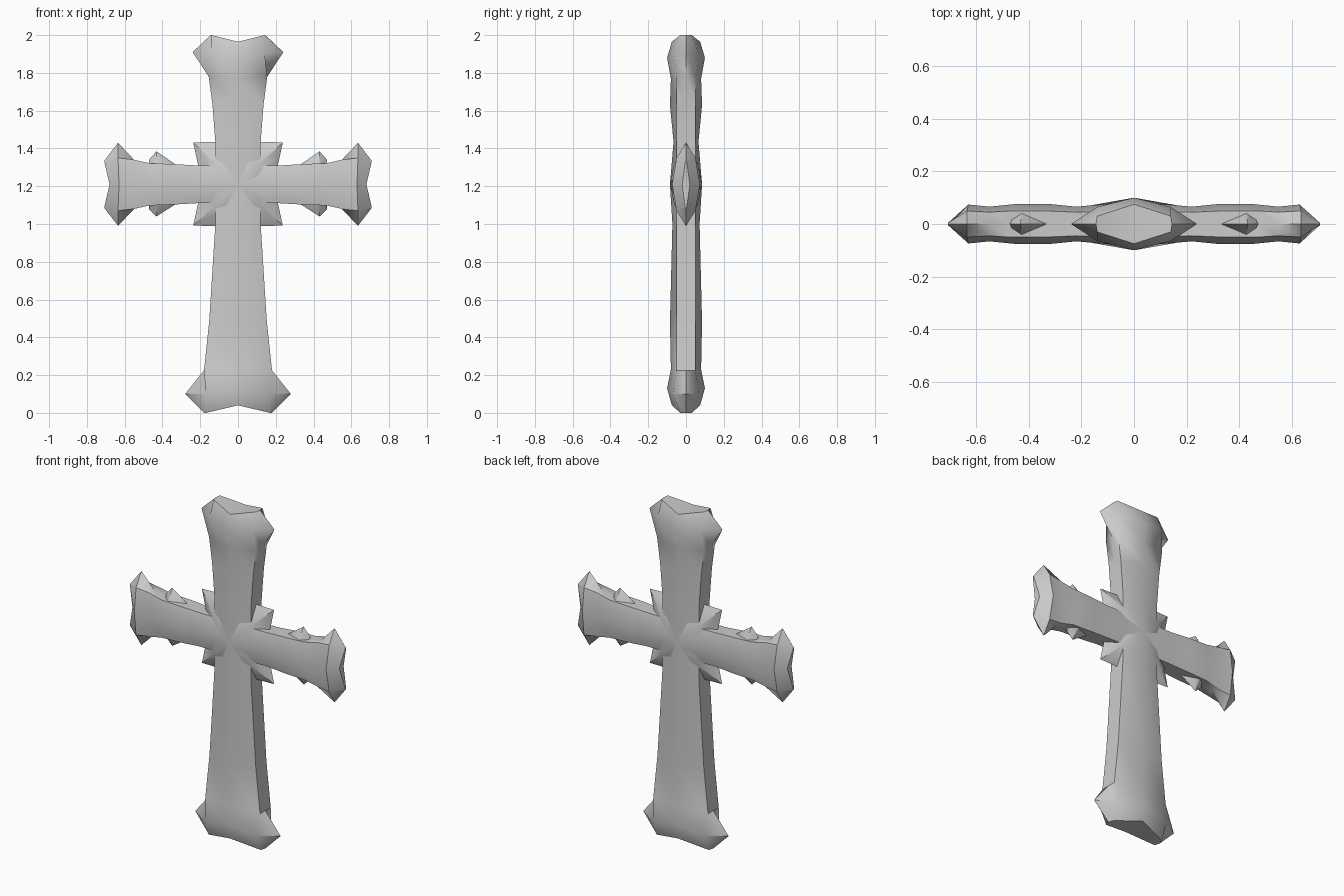
import bpy, bmesh, math

if "Cube" in bpy.data.objects:
    bpy.data.objects.remove(bpy.data.objects["Cube"])

ARM_Z = 1.21


def finish(name, bm):
    bmesh.ops.recalc_face_normals(bm, faces=bm.faces)
    me = bpy.data.meshes.new(name)
    bm.to_mesh(me)
    bm.free()
    ob = bpy.data.objects.new(name, me)
    bpy.context.collection.objects.link(ob)
    bpy.ops.object.select_all(action='DESELECT')
    ob.select_set(True)
    bpy.context.view_layer.objects.active = ob
    bpy.ops.object.shade_smooth_by_angle(angle=math.radians(42))
    return ob


# Bar lofted through 8-sided sections:
# (side position, middle position, edge half width, shoulder half width, shoulder depth, ridge depth)
def loft(name, sections, place):
    bm = bmesh.new()
    rings = []
    for ts, tm, w, s, e, d in sections:
        pts = [(w, 0, ts), (s, -e, ts), (0, -d, tm), (-s, -e, ts),
               (-w, 0, ts), (-s, e, ts), (0, d, tm), (s, e, ts)]
        rings.append([bm.verts.new(place(*p)) for p in pts])
    for a, b in zip(rings, rings[1:]):
        for i in range(8):
            j = (i + 1) % 8
            bm.faces.new((a[i], a[j], b[j], b[i]))
    for r in (rings[0], rings[-1]):
        bm.faces.new([r[i] for i in (0, 1, 2, 6, 7)])
        bm.faces.new([r[i] for i in (2, 3, 4, 5, 6)])
    return finish(name, bm)


# Thin-edged plate that swells towards its centre on both faces
def plate(name, outline, centre, depth):
    bm = bmesh.new()
    cx, cz = centre
    rim = [bm.verts.new((x, 0, z)) for x, z in outline]
    n = len(rim)
    for sign in (-1, 1):
        inner = [bm.verts.new((cx + (x - cx) * 0.5, sign * depth * 0.72,
                               cz + (z - cz) * 0.5)) for x, z in outline]
        apex = bm.verts.new((cx, sign * depth, cz))
        for i in range(n):
            j = (i + 1) % n
            bm.faces.new((rim[i], rim[j], inner[j], inner[i]))
            bm.faces.new((inner[i], inner[j], apex))
    return finish(name, bm)


# Upright post with flared ends
loft("post", [
    (0.00, 0.04, .18, .17, .03, .075),
    (0.10, 0.13, .28, .17, .07, .10),
    (0.225, 0.23, .18, .18, .05, .08),
    (0.49, 0.48, .152, .152, .05, .085),
    (1.00, 1.00, .12, .12, .05, .072),
    (1.21, 1.21, .12, .12, .05, .085),
    (1.435, 1.435, .12, .12, .05, .066),
    (1.63, 1.63, .135, .135, .05, .085),
    (1.78, 1.77, .155, .155, .05, .08),
    (1.91, 1.88, .24, .14, .065, .10),
    (2.00, 1.965, .145, .14, .03, .075),
], lambda u, v, t: (u, v, t))

# Cross arms: one half, mirrored
half = [
    (.22, .22, .10, .10, .045, .066),
    (.34, .32, .107, .107, .05, .076),
    (.47, .45, .112, .112, .05, .076),
    (.55, .55, .13, .13, .045, .066),
    (.635, .63, .22, .14, .05, .074),
    (.708, .68, .125, .12, .004, .02),
]
mirrored = [(-a, -b, *rest) for a, b, *rest in reversed(half)]
loft("cross_arms", mirrored + [(0, 0, .10, .10, .05, .085)] + half,
     lambda u, v, t: (t, v, ARM_Z + u))

# Square plate behind the crossing
plate("centre_plate",
      [(.237, 1.432), (0, 1.437), (-.237, 1.432), (-.19, ARM_Z),
       (-.237, .992), (0, .985), (.237, .992), (.19, ARM_Z)],
      (0, ARM_Z), .085)

# Small pointed collars on each arm
for side, s in (("right", 1), ("left", -1)):
    plate(f"arm_spikes_{side}",
          [(s * x, ARM_Z + k * z) for x, z, k in
           ((.33, .105, 1), (.432, .175, 1), (.472, .13, 1),
            (.472, .13, -1), (.432, .17, -1), (.33, .105, -1))],
          (s * .42, ARM_Z), .076)
